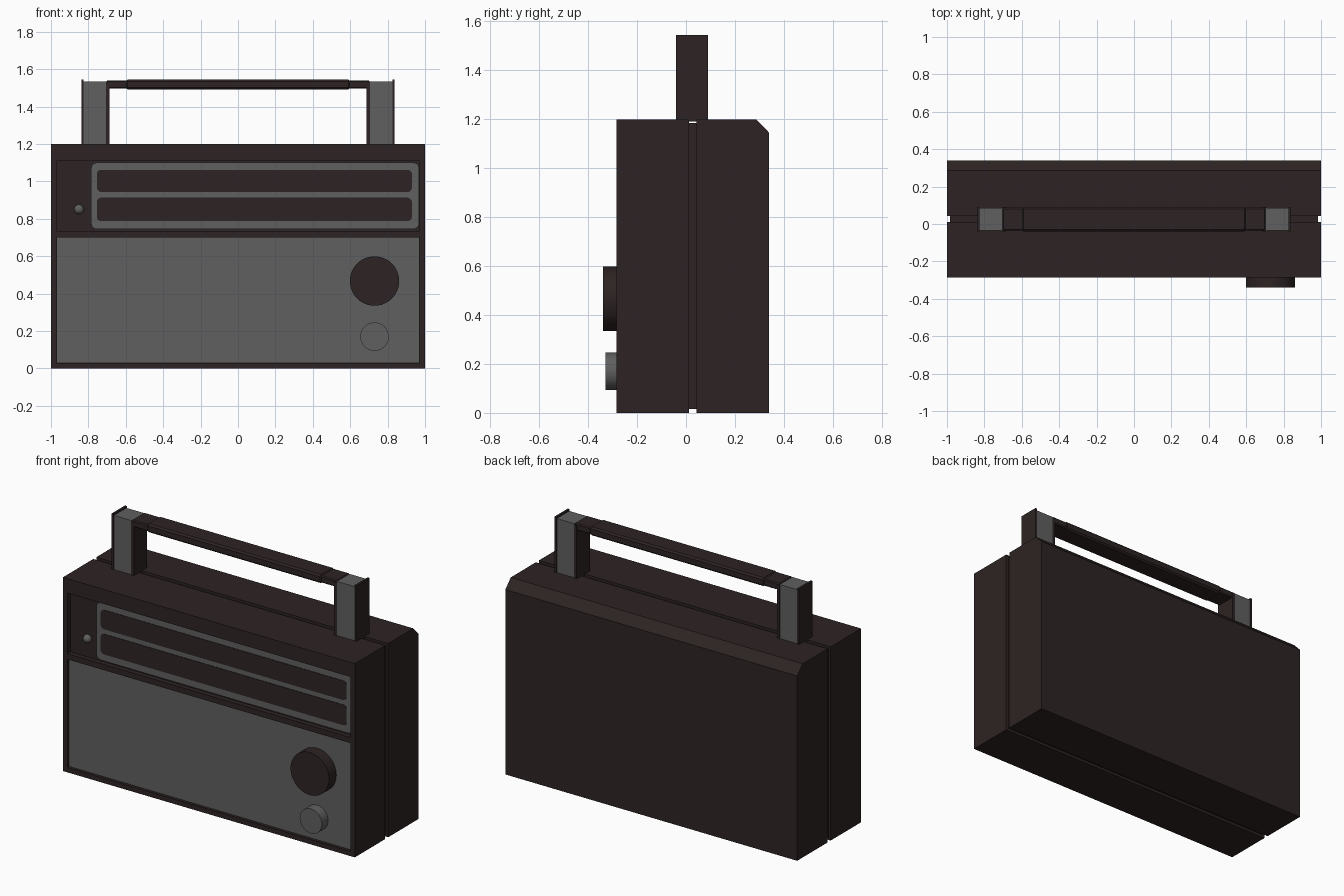
import bpy, bmesh, math
from mathutils import Matrix

if "Cube" in bpy.data.objects:
    bpy.data.objects.remove(bpy.data.objects["Cube"])


def material(name, rgb):
    m = bpy.data.materials.new(name)
    m.diffuse_color = (*rgb, 1)
    m.use_nodes = True
    m.node_tree.nodes["Principled BSDF"].inputs["Base Color"].default_value = m.diffuse_color
    return m


DARK = material("dark brown", (0.027, 0.017, 0.017))
GREY = material("mid grey", (0.115, 0.115, 0.115))


def finish(name, bm, mat):
    bmesh.ops.recalc_face_normals(bm, faces=bm.faces)
    me = bpy.data.meshes.new(name)
    bm.to_mesh(me)
    bm.free()
    ob = bpy.data.objects.new(name, me)
    bpy.context.collection.objects.link(ob)
    me.materials.append(mat)
    return ob


def box(name, x, y, z, mat, bevel=0):
    bm = bmesh.new()
    size = [b - a for a, b in (x, y, z)]
    mid = [(a + b) / 2 for a, b in (x, y, z)]
    bmesh.ops.create_cube(bm, size=1, matrix=Matrix.Translation(mid) @ Matrix.Diagonal((*size, 1)))
    if bevel:
        bmesh.ops.bevel(bm, geom=bm.edges[:], offset=bevel, segments=1, affect='EDGES')
    return finish(name, bm, mat)


def extrude_profile(name, pts, vec, mat):
    bm = bmesh.new()
    f = bm.faces.new([bm.verts.new(p) for p in pts])
    r = bmesh.ops.extrude_face_region(bm, geom=[f])
    bmesh.ops.translate(bm, vec=vec, verts=[v for v in r["geom"] if isinstance(v, bmesh.types.BMVert)])
    return finish(name, bm, mat)


def rounded_plate(name, x, z, y0, y1, r, mat):
    pts = []
    corners = ((x[1] - r, z[1] - r), (x[0] + r, z[1] - r), (x[0] + r, z[0] + r), (x[1] - r, z[0] + r))
    for i, (cx, cz) in enumerate(corners):
        for k in range(6):
            a = math.pi / 2 * (i + k / 5)
            pts.append((cx + r * math.cos(a), y0, cz + r * math.sin(a)))
    return extrude_profile(name, pts, (0, y1 - y0, 0), mat)


def smooth(ob):
    bpy.ops.object.select_all(action='DESELECT')
    ob.select_set(True)
    bpy.context.view_layer.objects.active = ob
    bpy.ops.object.shade_smooth_by_angle(angle=math.radians(35))


def knob(name, x, z, r, y0, y1, mat):
    bm = bmesh.new()
    bmesh.ops.create_cone(bm, cap_ends=True, segments=48, radius1=r, radius2=r, depth=y1 - y0,
                          matrix=Matrix.Translation((x, (y0 + y1) / 2, z)) @ Matrix.Rotation(math.pi / 2, 4, 'X'))
    smooth(finish(name, bm, mat))


# front shell with two recesses
shell = box("front_shell", (-1, 1), (-0.285, 0.012), (0, 1.2), DARK)
for label, z, depth in (("grille", (0.03, 0.70), 0.02), ("dial", (0.735, 1.11), 0.03)):
    cutter = box(label + "_cutter", (-0.97, 0.97), (-0.4, -0.285 + depth), z, DARK)
    cutter.hide_render = True
    cutter.hide_viewport = True
    mod = shell.modifiers.new(label + "_recess", 'BOOLEAN')
    mod.operation = 'DIFFERENCE'
    mod.solver = 'EXACT'
    mod.object = cutter

# seam core and chamfered back shell
box("seam_core", (-0.984, 0.984), (0.0, 0.06), (0.016, 1.184), DARK)
extrude_profile("back_shell", [(-1, 0.042, 0), (-1, 0.34, 0), (-1, 0.34, 1.145),
                               (-1, 0.287, 1.2), (-1, 0.042, 1.2)], (2, 0, 0), DARK)

# speaker grille plate
box("speaker_grille", (-0.969, 0.969), (-0.269, -0.262), (0.031, 0.699), GREY)

# tuning dial frame with two dark scale windows
rounded_plate("dial_frame", (-0.785, 0.968), (0.745, 1.10), -0.264, -0.255, 0.03, GREY)
for i, z in enumerate(((0.787, 0.913), (0.943, 1.062))):
    rounded_plate("scale_window_%d" % (i + 1), (-0.755, 0.93), z, -0.267, -0.26, 0.025, DARK)

# indicator button
bm = bmesh.new()
bmesh.ops.create_uvsphere(bm, u_segments=24, v_segments=12, radius=0.026,
                          matrix=Matrix.Translation((-0.85, -0.258, 0.85)))
smooth(finish("indicator_button", bm, GREY))

# knobs
knob("tuning_knob", 0.73, 0.467, 0.132, -0.34, -0.262, DARK)
knob("volume_knob", 0.73, 0.17, 0.076, -0.33, -0.262, GREY)

# carrying handle
for s, side in ((-1, "left"), (1, "right")):
    def span(a, b):
        return tuple(sorted((s * a, s * b)))
    box(side + "_handle_post", span(0.70, 0.826), (-0.036, 0.086), (1.19, 1.535), GREY)
    box(side + "_handle_outer_plate", span(0.825, 0.838), (-0.04, 0.09), (1.19, 1.545), DARK)
    box(side + "_handle_inner_plate", span(0.686, 0.705), (-0.04, 0.09), (1.19, 1.53), DARK)
    box(side + "_handle_bar_end", span(0.59, 0.705), (-0.036, 0.087), (1.497, 1.54), DARK, 0.006)
box("handle_grip", (-0.60, 0.60), (-0.04, 0.09), (1.492, 1.545), DARK, 0.01)
